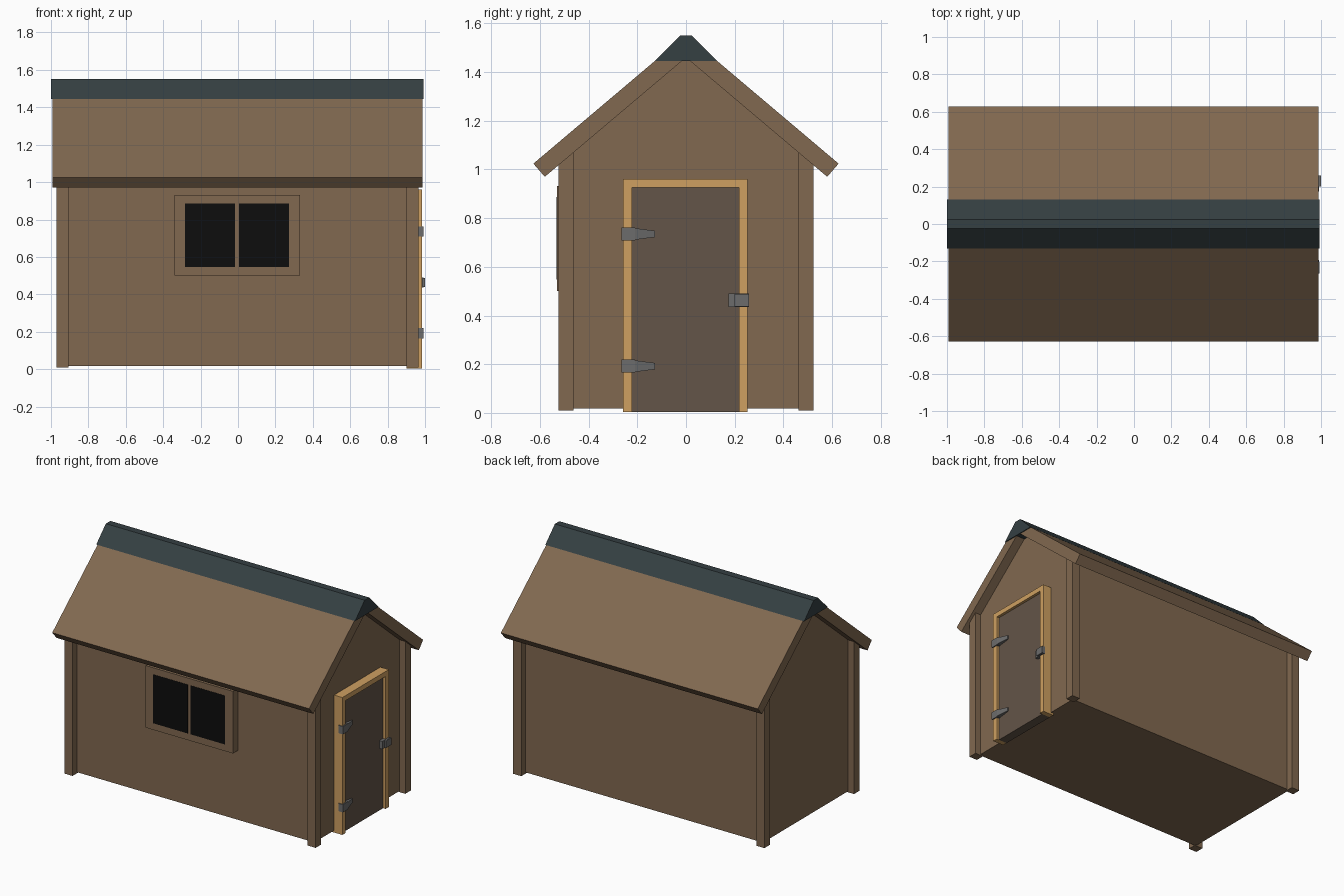
import bpy, bmesh

if "Cube" in bpy.data.objects:
    bpy.data.objects.remove(bpy.data.objects["Cube"])

CX = -0.003  # middle of the shed body along x


def material(name, rgb):
    m = bpy.data.materials.new(name)
    m.diffuse_color = (*rgb, 1)
    m.use_nodes = True
    m.node_tree.nodes["Principled BSDF"].inputs["Base Color"].default_value = m.diffuse_color
    return m


brown = material("brown_wood", (0.22, 0.14, 0.08))
tan = material("light_wood", (0.62, 0.35, 0.12))
dark = material("door_wood", (0.125, 0.09, 0.065))
slate = material("ridge_slate", (0.035, 0.05, 0.055))
metal = material("metal", (0.15, 0.15, 0.15))
black = material("glass", (0.004, 0.004, 0.004))


def loft(name, start, end, mat):
    """Solid between two matching rings of 3D points."""
    bm = bmesh.new()
    a = [bm.verts.new(p) for p in start]
    b = [bm.verts.new(p) for p in end]
    n = len(a)
    bm.faces.new(a)
    bm.faces.new(b[::-1])
    for i in range(n):
        j = (i + 1) % n
        bm.faces.new((a[i], b[i], b[j], a[j]))
    bmesh.ops.recalc_face_normals(bm, faces=bm.faces)
    mesh = bpy.data.meshes.new(name)
    bm.to_mesh(mesh)
    bm.free()
    ob = bpy.data.objects.new(name, mesh)
    mesh.materials.append(mat)
    bpy.context.collection.objects.link(ob)
    return ob


def prism(name, profile, x0, x1, mat):
    """Extrude a (y, z) profile along x."""
    return loft(name, [(x0, y, z) for y, z in profile], [(x1, y, z) for y, z in profile], mat)


def box(name, x, y, z, mat):
    return prism(name, [(y[0], z[0]), (y[1], z[0]), (y[1], z[1]), (y[0], z[1])], x[0], x[1], mat)


def mirrored(half):
    return half + [(-y, z) for y, z in reversed(half) if y]


# Body with gable ends
prism("walls", mirrored([(0.475, 0.018), (0.475, 1.07), (0, 1.475)])[:], -0.925, 0.92, brown)

# Corner posts, sloped at the top to sit under the roof
for x_name, sx in (("left", -1), ("right", 1)):
    for y_name, sy in (("front", -1), ("back", 1)):
        x0, x1 = sorted((CX + sx * 0.967, CX + sx * 0.904))
        prism(f"{y_name}_{x_name}_post",
              [(sy * 0.523, 0.01), (sy * 0.462, 0.01), (sy * 0.462, 1.08), (sy * 0.523, 1.03)],
              x0, x1, brown)

# Roof slabs in one bent profile
roof = [(0, 1.46), (-0.58, 0.97), (-0.627, 1.024), (-0.02, 1.537),
        (0.02, 1.537), (0.627, 1.024), (0.58, 0.97)]
prism("roof", roof, -0.991, 0.986, brown)
prism("ridge_cap", mirrored([(0.13, 1.445), (0.025, 1.55)]), -1.0, 0.992, slate)

# Front window
box("window_frame", (-0.34, 0.332), (-0.529, -0.46), (0.5, 0.932), brown)
for side, x in (("left", (-0.283, -0.015)), ("right", (0.005, 0.272))):
    box(f"{side}_window_pane", x, (-0.531, -0.5), (0.547, 0.886), black)

# Door and its frame
door_arch = [(-0.258, 0.004), (-0.222, 0.004), (-0.222, 0.925), (0.217, 0.925),
             (0.217, 0.004), (0.252, 0.004), (0.252, 0.96), (-0.258, 0.96)]
prism("door_frame", door_arch, 0.9, 0.984, tan)
box("door", (0.9, 0.965), (-0.222, 0.217), (0.004, 0.925), dark)

# Strap hinges: a plate round the jamb and a tapering strap on the door
for name, z in (("upper", 0.735), ("lower", 0.192)):
    box(f"{name}_hinge_plate", (0.958, 0.992), (-0.264, -0.21), (z - 0.027, z + 0.027), metal)
    ring = lambda x, y, h: [(0.958, y, z - h), (x, y, z - h), (x, y, z + h), (0.958, y, z + h)]
    loft(f"{name}_hinge_strap", ring(0.992, -0.21, 0.024), ring(0.972, -0.127, 0.013), metal)

# Latch
box("latch_door_plate", (0.96, 0.988), (0.175, 0.22), (0.436, 0.49), metal)
box("latch_frame_plate", (0.975, 0.993), (0.215, 0.258), (0.436, 0.49), metal)
box("latch_bolt", (0.98, 1.0), (0.2, 0.258), (0.438, 0.488), metal)
